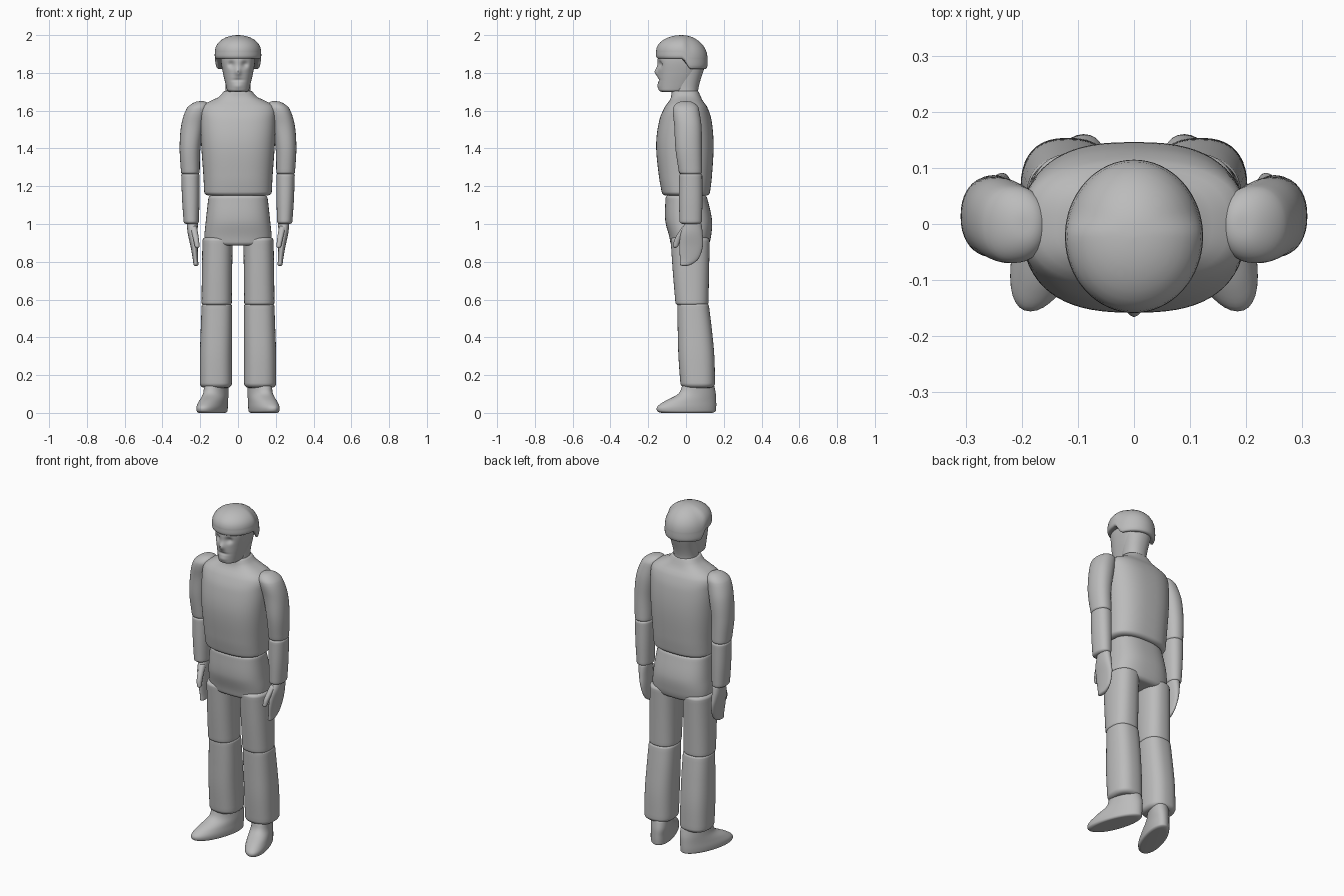
import bpy
import bmesh
import math

if "Cube" in bpy.data.objects:
    bpy.data.objects.remove(bpy.data.objects["Cube"], do_unlink=True)

# Single plain grey for the whole figure
grey = bpy.data.materials.new("plain grey")
grey.use_nodes = True
COLOUR = (0.5, 0.5, 0.5, 1.0)
grey.diffuse_color = COLOUR
grey.node_tree.nodes["Principled BSDF"].inputs["Base Color"].default_value = COLOUR


def section_at(rings, z):
    """Smoothly interpolate the section (cx, cy, rx, ry) at height z."""
    last = len(rings) - 1
    i = 0
    while i < last - 1 and z > rings[i + 1][0]:
        i += 1

    def slope(k, c):
        a, b = rings[max(k - 1, 0)], rings[min(k + 1, last)]
        return (b[c] - a[c]) / (b[0] - a[0])

    low, high = rings[i], rings[i + 1]
    h = high[0] - low[0]
    t = (z - low[0]) / h
    s = t * t * (3 - 2 * t)
    return [low[c] * (1 - s) + high[c] * s
            + h * t * (1 - t) * ((1 - t) * slope(i, c) - t * slope(i + 1, c))
            for c in range(1, 5)]


def heights(bottom, top, round_bottom, round_top, steps):
    """Heights for the rings, dense where the ends are rounded."""
    result = set()
    for i in range(steps + 1):
        result.add(round(bottom + round_bottom + (top - round_top - bottom - round_bottom) * i / steps, 5))
    for i in range(9):
        curve = 1 - math.cos(i / 8 * math.pi / 2)
        result.add(round(bottom + round_bottom * curve, 5))
        result.add(round(top - round_top * curve, 5))
    return sorted(result)


def inset(distance, radius):
    if distance >= radius:
        return 0.0
    return radius - math.sqrt(max(0.0, radius ** 2 - (radius - distance) ** 2))


def loft(name, rings, side=1, power=2.2, ends=(0.02, 0.02), warp=None, segments=40, steps=20):
    """Stack rounded sections (z, cx, cy, rx, ry) into a closed smooth body."""
    bottom, top = rings[0][0], rings[-1][0]
    bm = bmesh.new()
    loops = []
    for z in heights(bottom, top, ends[0], ends[1], steps):
        cx, cy, rx, ry = section_at(rings, z)
        cut = inset(z - bottom, ends[0]) + inset(top - z, ends[1])
        scale = max(0.02, 1 - cut / min(rx, ry))
        loop = []
        for k in range(segments):
            angle = 2 * math.pi * k / segments
            c, s = math.cos(angle), math.sin(angle)
            x = math.copysign(abs(c) ** (2 / power), c) * rx * scale
            y = math.copysign(abs(s) ** (2 / power), s) * ry * scale
            loop.append(bm.verts.new((cx * side + x, cy + y, z)))
        loops.append(loop)
    for a, b in zip(loops, loops[1:]):
        for k in range(segments):
            n = (k + 1) % segments
            bm.faces.new((a[k], a[n], b[n], b[k]))
    bm.faces.new(loops[0][::-1])
    bm.faces.new(loops[-1])
    if warp:
        for v in bm.verts:
            warp(v.co)
    mesh = bpy.data.meshes.new(name)
    bm.to_mesh(mesh)
    bm.free()
    mesh.materials.append(grey)
    obj = bpy.data.objects.new(name, mesh)
    bpy.context.collection.objects.link(obj)
    bpy.ops.object.select_all(action="DESELECT")
    obj.select_set(True)
    bpy.context.view_layer.objects.active = obj
    bpy.ops.object.shade_smooth_by_angle(angle=math.radians(50))
    return obj


def bump(value, centre, width):
    return math.exp(-((value - centre) / width) ** 2)


def shape_face(co):
    """Eye sockets, nose, mouth and chin pressed into the front of the head."""
    if co.y > -0.06:
        return
    x, z = abs(co.x), co.z
    push = 0.016 * bump(x, 0.036, 0.018) * bump(z, 1.845, 0.018)
    push += 0.006 * bump(x, 0, 0.03) * bump(z, 1.762, 0.007)
    nose_width = 0.010 + 0.1 * max(0, 1.86 - z)
    push -= 0.018 * bump(x, 0, nose_width) * bump(z, 1.805, 0.022)
    push -= 0.006 * bump(x, 0, 0.025) * bump(z, 1.73, 0.015)
    co.y += push


def raise_brim(co):
    """Lift the front edge of the helmet above the face."""
    t = min(1, max(0, (0.025 - co.y) / 0.045))
    lift = 0.055 * t * t * (3 - 2 * t)
    co.z += lift * (2.0 - co.z) / 0.18


# Torso with sloping shoulders and a short collar
loft("torso", [
    (1.15, 0, 0, 0.178, 0.125), (1.25, 0, -0.003, 0.183, 0.14),
    (1.42, 0, -0.006, 0.195, 0.152), (1.55, 0, -0.003, 0.2, 0.138),
    (1.62, 0, 0, 0.195, 0.112), (1.65, 0, 0, 0.15, 0.09),
    (1.67, 0, 0, 0.105, 0.08), (1.705, 0, -0.005, 0.073, 0.07),
], power=2.6, ends=(0.02, 0.006), segments=64, steps=36)

# Hips
loft("pelvis", [
    (0.885, 0, 0.02, 0.165, 0.1), (0.93, 0, 0.022, 0.177, 0.11),
    (1.02, 0, 0.014, 0.17, 0.124), (1.155, 0, 0, 0.155, 0.108),
], power=2.6, segments=56)

# Neck, head and helmet
loft("neck", [
    (1.65, 0, -0.005, 0.07, 0.07), (1.72, 0, 0, 0.065, 0.066), (1.82, 0, 0.015, 0.075, 0.08),
], ends=(0, 0))
loft("head", [
    (1.7, 0, -0.065, 0.056, 0.078), (1.74, 0, -0.05, 0.066, 0.096),
    (1.8, 0, -0.034, 0.08, 0.114), (1.86, 0, -0.025, 0.09, 0.126),
    (1.91, 0, -0.025, 0.09, 0.118),
], power=2.3, ends=(0.012, 0.02), warp=shape_face, segments=96, steps=40)
loft("helmet", [
    (1.82, 0, -0.022, 0.118, 0.13), (1.84, 0, -0.022, 0.123, 0.136),
    (1.88, 0, -0.022, 0.122, 0.136), (2.0, 0, -0.024, 0.12, 0.134),
], power=2.0, ends=(0.008, 0.119), warp=raise_brim, segments=64)

# Paired limbs
for label, side in (("left", 1), ("right", -1)):
    def limb(part, rings, **options):
        loft(label + "_" + part, rings, side, **options)

    def turn_out(co, side=side):
        co.x += side * 0.3 * (0.1 - co.y)

    limb("upper_arm", [
        (1.262, 0.252, 0.025, 0.049, 0.061), (1.4, 0.254, 0.014, 0.055, 0.07),
        (1.52, 0.24, 0.01, 0.061, 0.072), (1.6, 0.218, 0, 0.06, 0.07),
        (1.65, 0.195, -0.002, 0.05, 0.06),
    ], ends=(0.015, 0.04))
    limb("forearm", [
        (1.0, 0.247, 0.025, 0.04, 0.059), (1.13, 0.25, 0.025, 0.046, 0.062),
        (1.27, 0.252, 0.025, 0.049, 0.061),
    ], ends=(0.015, 0.015))
    limb("hand", [
        (0.778, 0.222, -0.008, 0.013, 0.025), (0.81, 0.225, 0.015, 0.014, 0.047),
        (0.88, 0.232, 0.027, 0.019, 0.062), (0.95, 0.24, 0.03, 0.026, 0.058),
        (1.01, 0.242, 0.038, 0.03, 0.043),
    ], ends=(0.01, 0.01))
    limb("thumb", [
        (0.873, 0.215, -0.058, 0.012, 0.012), (0.92, 0.222, -0.042, 0.015, 0.018),
        (0.99, 0.236, 0.005, 0.018, 0.022),
    ], ends=(0.012, 0.01), segments=24, steps=10)
    limb("thigh", [
        (0.57, 0.113, 0.032, 0.08, 0.087), (0.75, 0.111, 0.026, 0.08, 0.096),
        (0.93, 0.108, 0.022, 0.08, 0.104),
    ], power=2.4, ends=(0.015, 0.02))
    limb("shin", [
        (0.133, 0.117, 0.063, 0.085, 0.091), (0.3, 0.117, 0.055, 0.085, 0.095),
        (0.45, 0.114, 0.046, 0.083, 0.09), (0.58, 0.112, 0.037, 0.08, 0.083),
    ], power=2.5, ends=(0.025, 0.015))
    limb("foot", [
        (0, 0.108, 0.004, 0.065, 0.154), (0.03, 0.108, 0.003, 0.067, 0.157),
        (0.06, 0.107, 0.022, 0.064, 0.138), (0.1, 0.105, 0.058, 0.06, 0.1),
        (0.15, 0.105, 0.065, 0.058, 0.083),
    ], power=2.1, ends=(0.012, 0.01), warp=turn_out)
